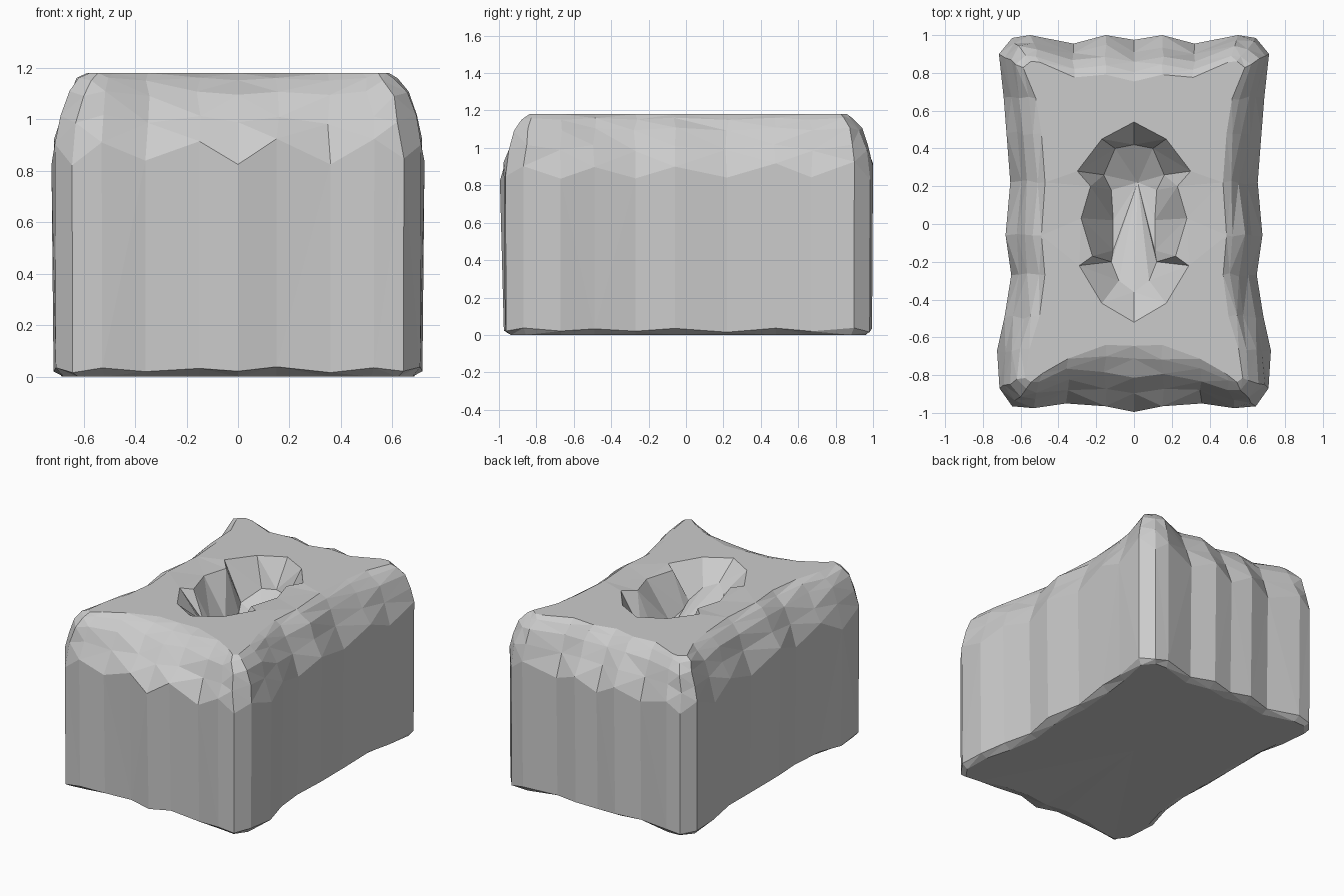
import bpy, bmesh, random

if "Cube" in bpy.data.objects:
    bpy.data.objects.remove(bpy.data.objects["Cube"])
random.seed(4)

bm = bmesh.new()

# right half of the outline, front centre to back centre
HALF = [(0, -.995), (.15, -.965), (.36, -.95), (.53, -.975), (.645, -.965), (.712, -.87),
        (.725, -.67), (.685, -.49), (.65, -.27), (.68, -.06), (.655, .22), (.675, .48),
        (.69, .67), (.715, .9), (.645, .985), (.55, 1.0), (.32, .955), (.15, 1.0), (0, .975)]


def mirrored(half):
    return half + [(-p[0],) + tuple(p[1:]) for p in reversed(half[1:-1])]


OUTLINE = mirrored(HALF)


def inset(p, w, rough=0.0):
    """Pull an outline point inwards: wide at edge middles, narrow at corners."""
    x, y = p
    cx, cy = min(1, abs(x) / .66), min(1, abs(y) / .96)
    front = .35 if y < 0 else .22
    wide = w ** (.8 + .3 * (cx * cy) ** 4)     # corners roll over more tightly
    dx = (.19 - .08 * cy ** 4) * cx ** 4
    dy = (front - (front - .12) * cx ** 1.5) * cy ** 8
    r = lambda: random.uniform(-rough, rough)
    return (x - wide * dx * (1 if x > 0 else -1) + r() * (x != 0),
            y - wide * dy * (1 if y > 0 else -1) + r())


def ring(w, z, wobble=0.0, rough=0.0):
    vs = []
    for i, p in enumerate(OUTLINE):
        x, y = inset(p, w, rough)
        lift = wobble * random.uniform(.5, 1.2) * (1 if i % 2 else -1)
        vs.append(bm.verts.new((x, y, z + lift)))
    return vs


def bridge(a, b):
    n = len(a)
    for i in range(n):
        j = (i + 1) % n
        bm.faces.new((a[i], a[j], b[j], b[i]))


# underside, draped walls and rolled shoulder
base = ring(.25, 0)
rings = [base, ring(.03, .026, .01), ring(0, .875, .045), ring(.2, 1.0, .015, .01),
         ring(.45, 1.1, .008, .012), ring(.74, 1.155, .006, .01), ring(1.0, 1.18)]
for a, b in zip(rings, rings[1:]):
    bridge(a, b)
centre = bm.verts.new((0, 0, .01))
for i in range(len(base)):
    bm.faces.new((base[(i + 1) % len(base)], base[i], centre))

# arrow-shaped hollow in the top: rim, and the matching foot of its walls
RIM = mirrored([(0, .54, 1.18), (.17, .45, 1.18), (.3, .28, 1.18), (.23, .2, 1.17),
                (.28, .03, 1.17), (.22, -.17, 1.17), (.29, -.22, 1.18), (.17, -.42, 1.18),
                (0, -.52, 1.18)])
FOOT = mirrored([(0, .42, 1.0), (.1, .4, .99), (.16, .26, .93), (.12, .18, .9),
                 (.11, .02, .92), (.11, -.14, .95), (.12, -.2, .98), (.08, -.3, 1.04),
                 (0, -.36, 1.07)])
rim = [bm.verts.new(p) for p in RIM]
foot = [bm.verts.new(p) for p in FOOT]
bridge(rim, foot)
mid = bm.verts.new((.02, .22, .87))
for i in range(len(foot)):
    bm.faces.new((foot[i], foot[(i + 1) % len(foot)], mid))


# flat top around the hollow
def loop_edges(vs):
    return [bm.edges.get((vs[i], vs[(i + 1) % len(vs)])) for i in range(len(vs))]


bmesh.ops.triangle_fill(bm, edges=loop_edges(rings[-1]) + loop_edges(rim),
                        use_beauty=True, normal=(0, 0, 1))
bmesh.ops.triangulate(bm, faces=bm.faces[:])
bmesh.ops.recalc_face_normals(bm, faces=bm.faces[:])

mesh = bpy.data.meshes.new("hollowed_block")
bm.to_mesh(mesh)
bm.free()
bpy.context.collection.objects.link(bpy.data.objects.new("hollowed_block", mesh))
